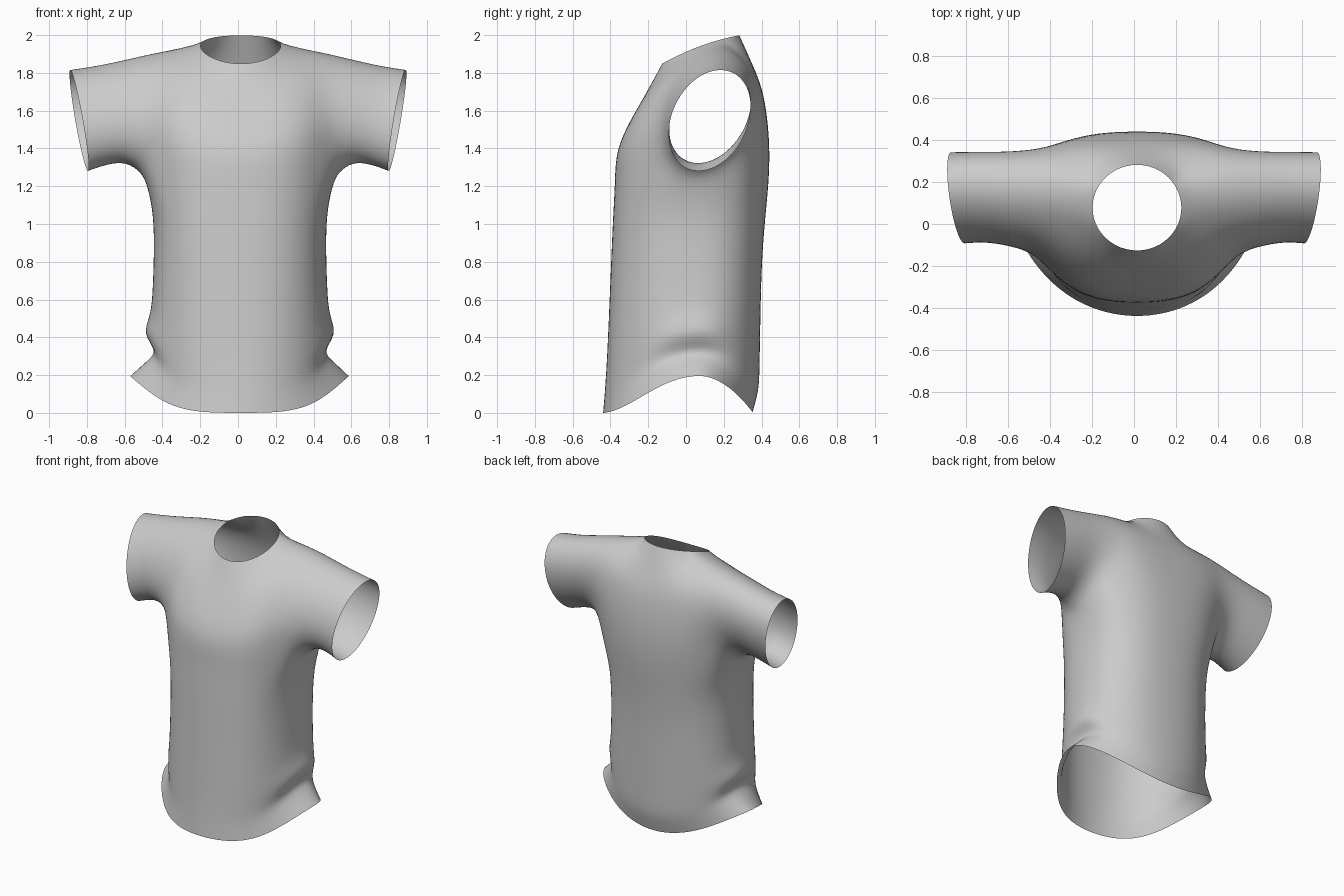
import bpy, bmesh
from math import sin, cos, pi, copysign
from mathutils import Vector

cube = bpy.data.objects.get("Cube")
if cube:
    bpy.data.objects.remove(cube)

SECTION = 16      # points round a sleeve
HALF = 14         # steps round half of the body

# sleeve stations: x, tilt, y centre, y radius, z centre, z radius
SLEEVE = [(.47, -.05, .11, .255, 1.592, .327),
          (.60, 0, .12, .23, 1.6, .276),
          (.72, .02, .13, .22, 1.577, .267),
          (.842, .047, .125, .223, 1.548, .274)]

# centre line of the chest and back (y, z) by section index
CENTRE = {1: (-.13, 1.85), 2: (-.2, 1.71), 3: (-.27, 1.59), 4: (-.33, 1.48),
          5: (-.375, 1.36), 11: (.445, 1.38), 12: (.432, 1.56),
          13: (.405, 1.72), 14: (.35, 1.85), 15: (.285, 2.0)}

# body rings: side height, half width, side fold, front y, back y, roundness
BODY = [(1.2, .475, 0, -.38, .435, .82), (1.05, .46, 0, -.39, .42, .82),
        (.85, .458, 0, -.4, .402, .84), (.65, .465, 0, -.41, .397, .86),
        (.52, .475, 0, -.417, .394, .88), (.42, .48, .045, -.423, .392, .9),
        (.33, .485, -.053, -.43, .39, .93), (.275, .505, -.005, -.435, .38, .96),
        (.2, .55, .035, -.443, .355, 1)]


def sleeve_point(station, k):
    x, tilt, yc, ry, zc, rz = station
    t = 2 * pi * k / SECTION
    return Vector((x + tilt * cos(t) - .02 * sin(t) * (x > .8),
                   yc - ry * sin(t - .27), zc + rz * cos(t)))


def neck_point(angle):
    y = .078 + .214 * sin(angle)
    f = (y + .136) / .428
    return Vector((.222 * cos(angle), y, 1.843 + .25 * f - .093 * f * f))


def shirt_half():
    """Grid of points for the chest, shoulder and sleeve, keyed by (station, k)."""
    p = {}
    for j, station in enumerate(SLEEVE):
        for k in range(SECTION):
            p[j + 4, k] = sleeve_point(station, k)
    for j in range(4):
        u = j / 4
        for k, (y, z) in CENTRE.items():
            edge = p[4, k]
            p[j, k] = Vector((edge.x * u, y + (edge.y - y) * u ** 3,
                              z + (edge.z - z) * u ** 2))
    # collar edge
    for j in range(3):
        p[j, 1] = neck_point(-pi / 2 + j * pi / 6)
        p[j, 15] = neck_point(pi / 2 - j * pi / 6)
    p[2, 0] = neck_point(0)
    for k in (0, 1, 15):
        p[3, k] = (p[2, k] + p[4, k]) / 2
    return p


def body_ring(ring, top):
    z, width, fold, front, back, power = ring
    centre = .06
    points = []
    for i in range(HALF + 1):
        a = pi * i / HALF
        s = sin(a)
        hem = .2 * s ** (4 if i < HALF / 2 else 2)
        depth = centre - front if i < HALF / 2 else back - centre
        v = Vector((s ** power * (width + fold * s ** 10),
                    centre - depth * copysign(abs(cos(a)) ** power, cos(a)),
                    z - (.2 - hem) * (1.2 - z)))
        if z > 1.1:      # ease the first ring into the armholes
            v.x += (top[i].x - v.x) * .35
            v.y += (top[i].y - v.y) * .35
        points.append(v)
    return points


bm = bmesh.new()
grid = shirt_half()
top_ring = ([grid[j, 5] for j in range(5)] + [grid[4, k] for k in range(6, 11)]
            + [grid[j, 11] for j in range(4, -1, -1)])
rings = [top_ring] + [body_ring(r, top_ring) for r in BODY]

for side in (1, -1):
    def quad(*points):
        verts = []
        for v in points:
            drift = .015 * max(0, 1 - (v.x / .85) ** 2)
            verts.append(bm.verts.new((side * v.x + drift, v.y, v.z)))
        bm.faces.new(verts if side > 0 else verts[::-1])

    # shoulders and sleeves
    for j in range(7):
        for k in range(SECTION):
            n = (k + 1) % SECTION
            keys = [(j, k), (j, n), (j + 1, n), (j + 1, k)]
            under = j < 4 and 5 <= k <= 10
            if not under and all(key in grid for key in keys):
                quad(*[grid[key] for key in keys])
    # body down to the hem
    for upper, lower in zip(rings, rings[1:]):
        for i in range(HALF):
            quad(upper[i], lower[i], lower[i + 1], upper[i + 1])

bmesh.ops.remove_doubles(bm, verts=bm.verts, dist=.0005)
for face in bm.faces:
    face.smooth = True
mesh = bpy.data.meshes.new("shirt")
bm.to_mesh(mesh)
bm.free()

# plain cloth
cloth = bpy.data.materials.new("light grey cloth")
cloth.use_nodes = True
colour = (.6, .6, .6, 1)
cloth.diffuse_color = colour
cloth.node_tree.nodes["Principled BSDF"].inputs["Base Color"].default_value = colour
mesh.materials.append(cloth)

shirt = bpy.data.objects.new("shirt", mesh)
bpy.context.collection.objects.link(shirt)
subdivision = shirt.modifiers.new("smooth cloth", 'SUBSURF')
subdivision.levels = subdivision.render_levels = 2
